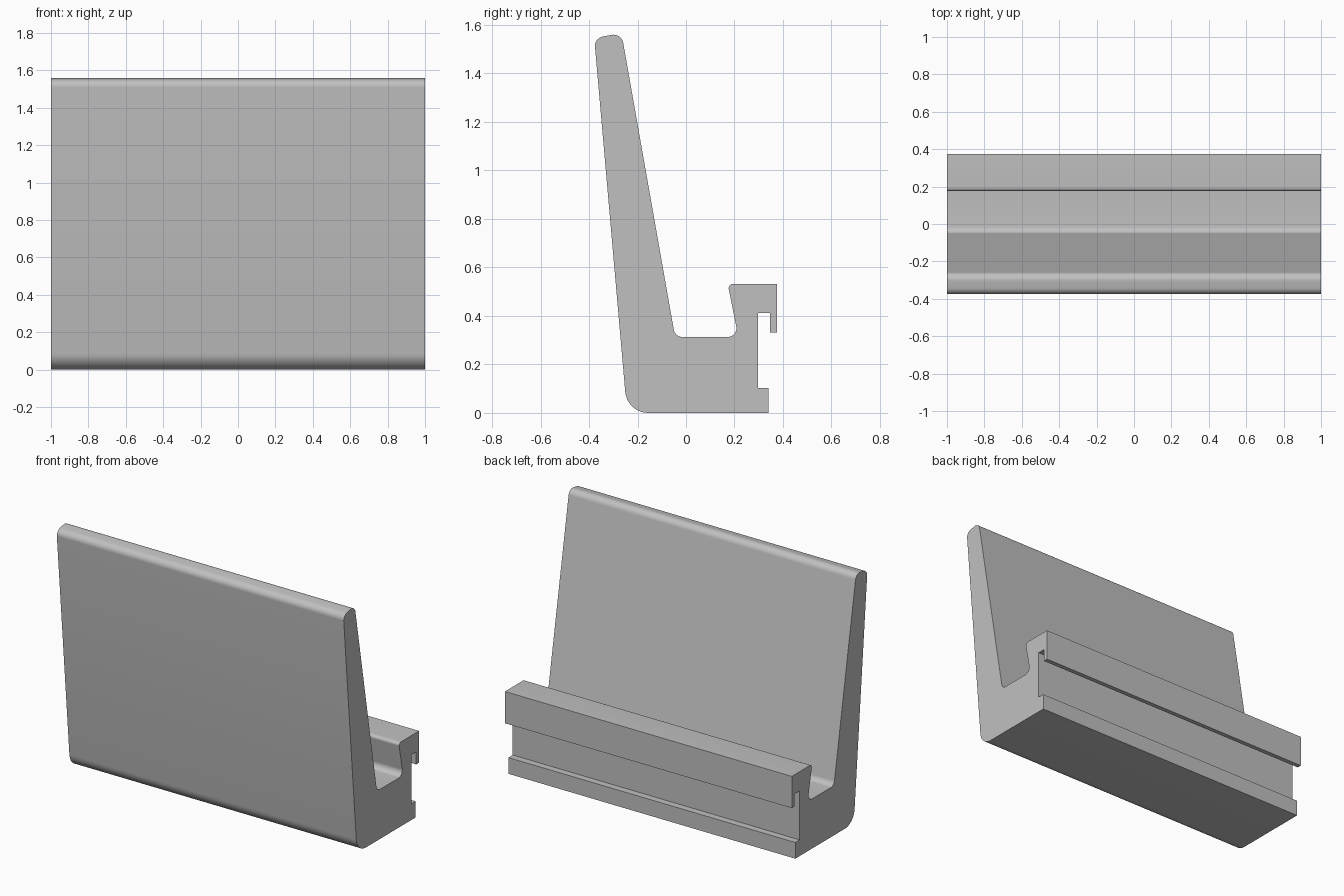
import bpy, bmesh, math
from mathutils import Vector

cube = bpy.data.objects.get("Cube")
if cube:
    bpy.data.objects.remove(cube, do_unlink=True)

WIDTH = 2.0
# Side profile corners: y, z, fillet radius
PROFILE = [
    (-0.243, 0.0, 0.095),                         # rounded bottom front
    (0.34, 0.0, 0), (0.34, 0.102, 0),             # lower foot
    (0.297, 0.102, 0), (0.297, 0.411, 0),         # rear channel
    (0.346, 0.411, 0), (0.346, 0.332, 0),         # hook lip
    (0.375, 0.332, 0), (0.375, 0.532, 0),
    (0.172, 0.532, 0.018), (0.216, 0.313, 0.036),  # undercut trough wall
    (-0.045, 0.313, 0.036),                       # trough floor
    (-0.266, 1.566, 0.04), (-0.3785, 1.546, 0.04),  # tall plate top
]


def fillet(prev, corner, nxt, radius, steps=10):
    """Replace a corner by an arc tangent to both its edges."""
    if radius == 0:
        return [corner]
    a, b = (prev - corner).normalized(), (nxt - corner).normalized()
    half = a.angle(b) / 2
    centre = corner + (a + b).normalized() * radius / math.sin(half)
    tangent = radius / math.tan(half)
    start, end = corner + a * tangent - centre, corner + b * tangent - centre
    sweep = start.angle(end)
    return [centre + (start * math.sin(sweep * (1 - i / steps))
                      + end * math.sin(sweep * i / steps)) / math.sin(sweep)
            for i in range(steps + 1)]


corners = [Vector((y, z)) for y, z, r in PROFILE]
outline = []
for i, (y, z, radius) in enumerate(PROFILE):
    outline += fillet(corners[i - 1], corners[i],
                      corners[(i + 1) % len(corners)], radius)

# Extrude the profile across the full width
bm = bmesh.new()
end_cap = bm.faces.new([bm.verts.new((-WIDTH / 2, p.x, p.y)) for p in outline])
extruded = bmesh.ops.extrude_face_region(bm, geom=[end_cap], use_keep_orig=True)
moved = [v for v in extruded["geom"] if isinstance(v, bmesh.types.BMVert)]
bmesh.ops.translate(bm, verts=moved, vec=(WIDTH, 0, 0))
bmesh.ops.recalc_face_normals(bm, faces=bm.faces)
mesh = bpy.data.meshes.new("rail_holder")
bm.to_mesh(mesh)
bm.free()

holder = bpy.data.objects.new("rail_holder", mesh)
bpy.context.collection.objects.link(holder)

# Single grey plastic
grey = bpy.data.materials.new("light_grey")
grey.use_nodes = True
colour = (0.53, 0.53, 0.53, 1)
grey.diffuse_color = colour
grey.node_tree.nodes["Principled BSDF"].inputs["Base Color"].default_value = colour
mesh.materials.append(grey)

bpy.ops.object.select_all(action="DESELECT")
holder.select_set(True)
bpy.context.view_layer.objects.active = holder
bpy.ops.object.shade_smooth_by_angle(angle=math.radians(30))
